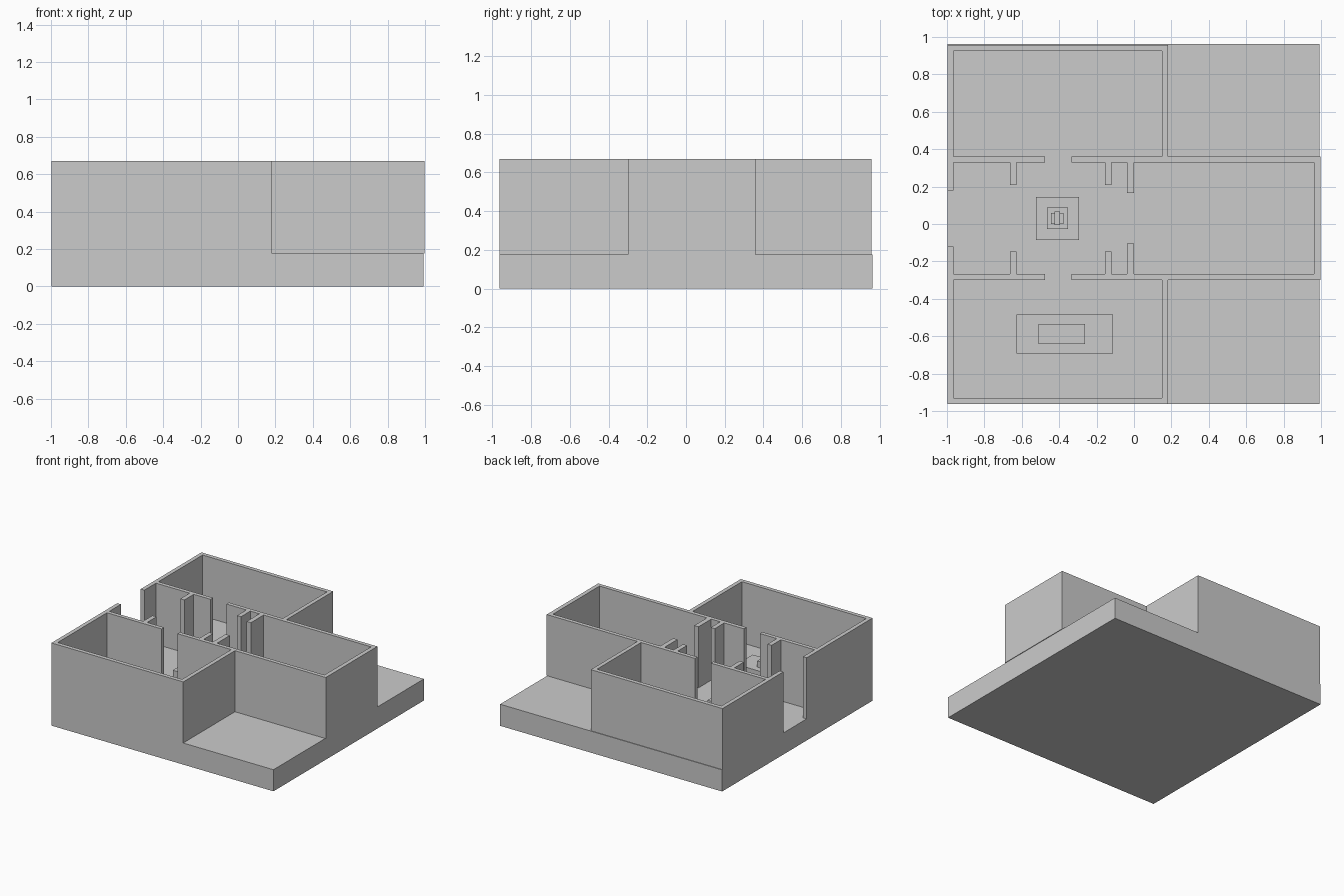
import bpy, bmesh
from mathutils import Matrix

if "Cube" in bpy.data.objects:
    bpy.data.objects.remove(bpy.data.objects["Cube"])

FLOOR, TOP, T = 0.175, 0.67, 0.033


def boxes(name, items):
    """One object from a list of (x0, x1, y0, y1, z0, z1) blocks."""
    bm = bmesh.new()
    for x0, x1, y0, y1, z0, z1 in items:
        m = (Matrix.Translation(((x0 + x1) / 2, (y0 + y1) / 2, (z0 + z1) / 2))
             @ Matrix.Diagonal((x1 - x0, y1 - y0, z1 - z0, 1)))
        bmesh.ops.create_cube(bm, size=1, matrix=m)
    me = bpy.data.meshes.new(name)
    bm.to_mesh(me)
    bm.free()
    ob = bpy.data.objects.new(name, me)
    bpy.context.collection.objects.link(ob)
    return ob


def walls(name, rects):
    return boxes(name, [(*r, FLOOR, TOP) for r in rects])


# Foundation slab
boxes("foundation", [(-0.998, 0.992, -0.963, 0.963, 0, FLOOR)])

# Side rooms: outer wall, end walls and the hall wall with a doorway
# (far = outer face of the room, a..b = hall wall thickness)
for name, far, a, b, tip in (("back", 0.958, 0.328, 0.36, 0.18),
                             ("front", -0.963, -0.268, -0.3, -0.12)):
    s = 1 if far > 0 else -1
    inner = far - s * T

    def span(p, q):
        return (min(p, q), max(p, q))

    walls(name + "_room_outer_wall", [(-0.998, 0.183, *span(inner, far))])
    walls(name + "_room_right_wall", [(0.15, 0.183, *span(b, inner))])
    walls(name + "_entrance_wall", [(-0.998, -0.965, *span(tip, inner))])
    walls(name + "_hall_wall_left", [(-0.965, -0.475, *span(a, b))])
    walls(name + "_hall_wall_right", [(-0.333, 0.997, *span(a, b))])

    # Short pier walls projecting into the hall
    walls(name + "_piers", [
        (-0.663, -0.627, *span(a, a - s * 0.12)),
        (-0.155, -0.119, *span(a, a - s * 0.12)),
        (-0.038, 0.0, *span(a, a - s * 0.163))])

# End wall of the inner chamber
walls("chamber_end_wall", [(0.963, 0.997, -0.268, 0.328)])

# Stepped pedestal in the hall
boxes("pedestal_base", [(-0.525, -0.295, -0.085, 0.145, FLOOR, 0.24)])
boxes("pedestal_block", [(-0.466, -0.353, -0.027, 0.087, 0.24, 0.30)])

# Blocky ornament on the pedestal
boxes("ornament_core", [(-0.425, -0.395, -0.005, 0.066, 0.30, 0.45)])
boxes("ornament_sides", [(-0.445, -0.425, 0.0, 0.06, 0.30, 0.41),
                         (-0.395, -0.377, 0.0, 0.06, 0.30, 0.41)])

# Stepped platform in the front room
boxes("platform_base", [(-0.627, -0.113, -0.693, -0.485, FLOOR, 0.24)])
boxes("platform_block", [(-0.51, -0.263, -0.642, -0.535, 0.24, 0.29)])
